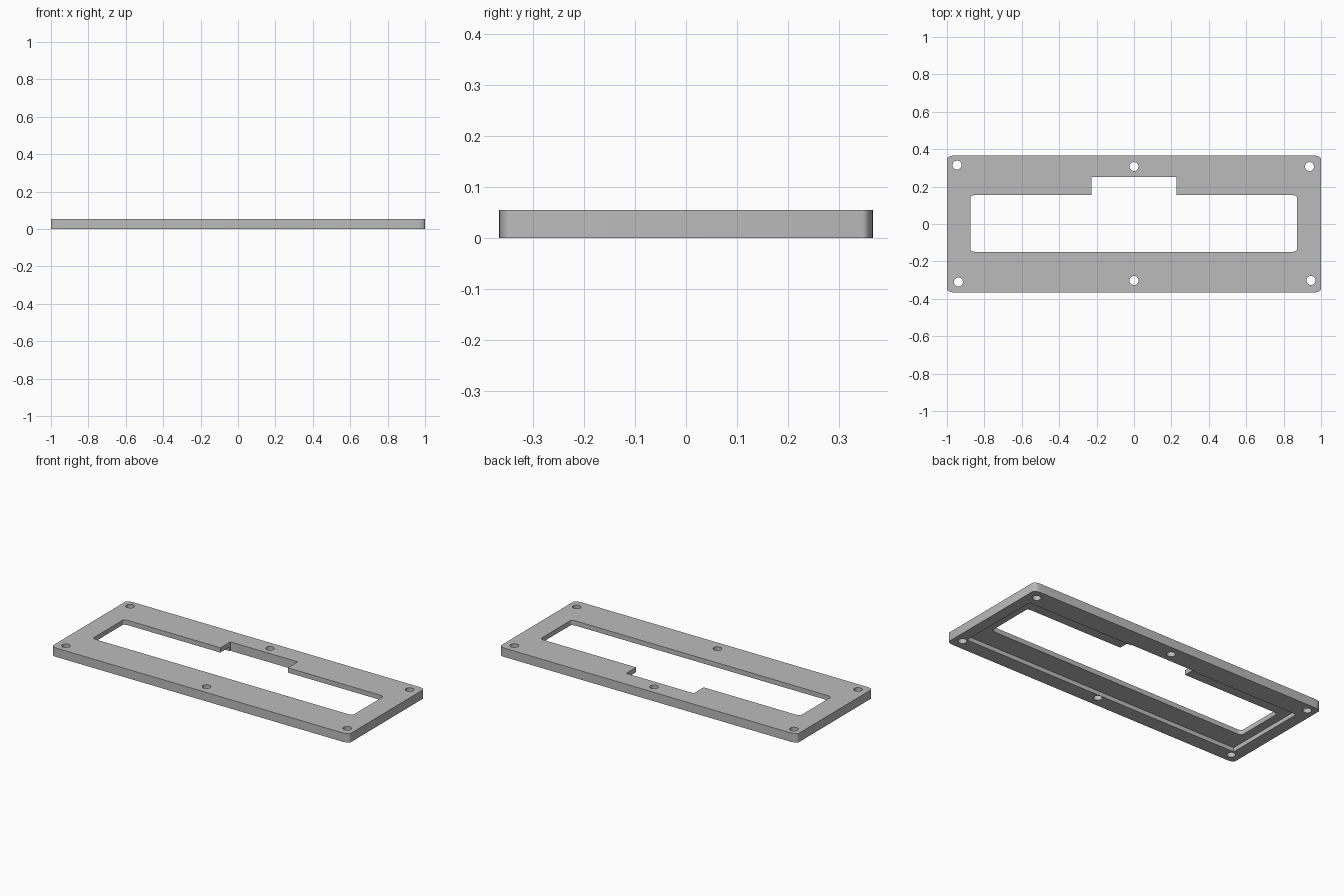
import bpy
import bmesh
from math import sin, cos, pi, radians

cube = bpy.data.objects.get("Cube")
if cube:
    bpy.data.objects.remove(cube)

HEIGHT = 0.054
RECESS = 0.025

grey = bpy.data.materials.new("Plain grey")
grey.use_nodes = True
colour = (0.5, 0.5, 0.5, 1)
grey.diffuse_color = colour
grey.node_tree.nodes["Principled BSDF"].inputs["Base Color"].default_value = colour


def rounded(x0, x1, y0, y1, rx, ry, steps=6):
    """Counter-clockwise rectangle outline with elliptical corners."""
    corners = [(x1 - rx, y1 - ry), (x0 + rx, y1 - ry), (x0 + rx, y0 + ry), (x1 - rx, y0 + ry)]
    return [(cx + rx * cos(a), cy + ry * sin(a))
            for quarter, (cx, cy) in enumerate(corners)
            for a in [pi / 2 * (quarter + i / steps) for i in range(steps + 1)]]


def prism(name, outlines, z0, z1):
    """Extrude each closed outline from z0 to z1."""
    bm = bmesh.new()
    for outline in outlines:
        face = bm.faces.new([bm.verts.new((x, y, z0)) for x, y in outline])
        top = bmesh.ops.extrude_face_region(bm, geom=[face])["geom"]
        verts = [v for v in top if isinstance(v, bmesh.types.BMVert)]
        bmesh.ops.translate(bm, vec=(0, 0, z1 - z0), verts=verts)
    bmesh.ops.recalc_face_normals(bm, faces=bm.faces)
    mesh = bpy.data.meshes.new(name)
    bm.to_mesh(mesh)
    bm.free()
    mesh.materials.append(grey)
    obj = bpy.data.objects.new(name, mesh)
    bpy.context.collection.objects.link(obj)
    return obj


# Outer plate
frame = prism("frame_plate", [rounded(-1, 1, -0.366, 0.366, 0.04, 0.02)], 0, HEIGHT)

# Window with the square notch in its back edge
window = rounded(-0.874, 0.872, -0.149, 0.155, 0.03, 0.014)
notch = [(0.226, 0.155), (0.226, 0.25), (-0.227, 0.25), (-0.227, 0.155)]
window = window[:7] + notch + window[7:]

# Six screw holes
centres = [(-0.946, 0.315), (0, 0.307), (0.938, 0.307),
           (-0.939, -0.31), (0, -0.302), (0.946, -0.302)]
holes = [[(x + 0.024 * cos(2 * pi * i / 24), y + 0.024 * sin(2 * pi * i / 24))
          for i in range(24)] for x, y in centres]

# Shallow recess under the plate
recess = [(-0.928, -0.276), (0.935, -0.276), (0.935, 0.244), (-0.928, 0.244)]

cutters = [prism("recess_cutter", [recess], -0.1, RECESS),
           prism("window_cutter", [window], -0.2, 0.2),
           prism("hole_cutter", holes, -0.3, 0.3)]
for cutter in cutters:
    cutter.hide_render = True
    cut = frame.modifiers.new(cutter.name, 'BOOLEAN')
    cut.operation = 'DIFFERENCE'
    cut.solver = 'EXACT'
    cut.object = cutter

# Bake the cuts and discard the cutters
graph = bpy.context.evaluated_depsgraph_get()
baked = bpy.data.meshes.new_from_object(frame.evaluated_get(graph))
frame.modifiers.clear()
frame.data = baked
for cutter in cutters:
    bpy.data.objects.remove(cutter)

# Smooth the rounded corners and hole walls, keep the rims sharp
for obj in bpy.context.selected_objects:
    obj.select_set(False)
frame.select_set(True)
bpy.context.view_layer.objects.active = frame
bpy.ops.object.shade_smooth_by_angle(angle=radians(35))
